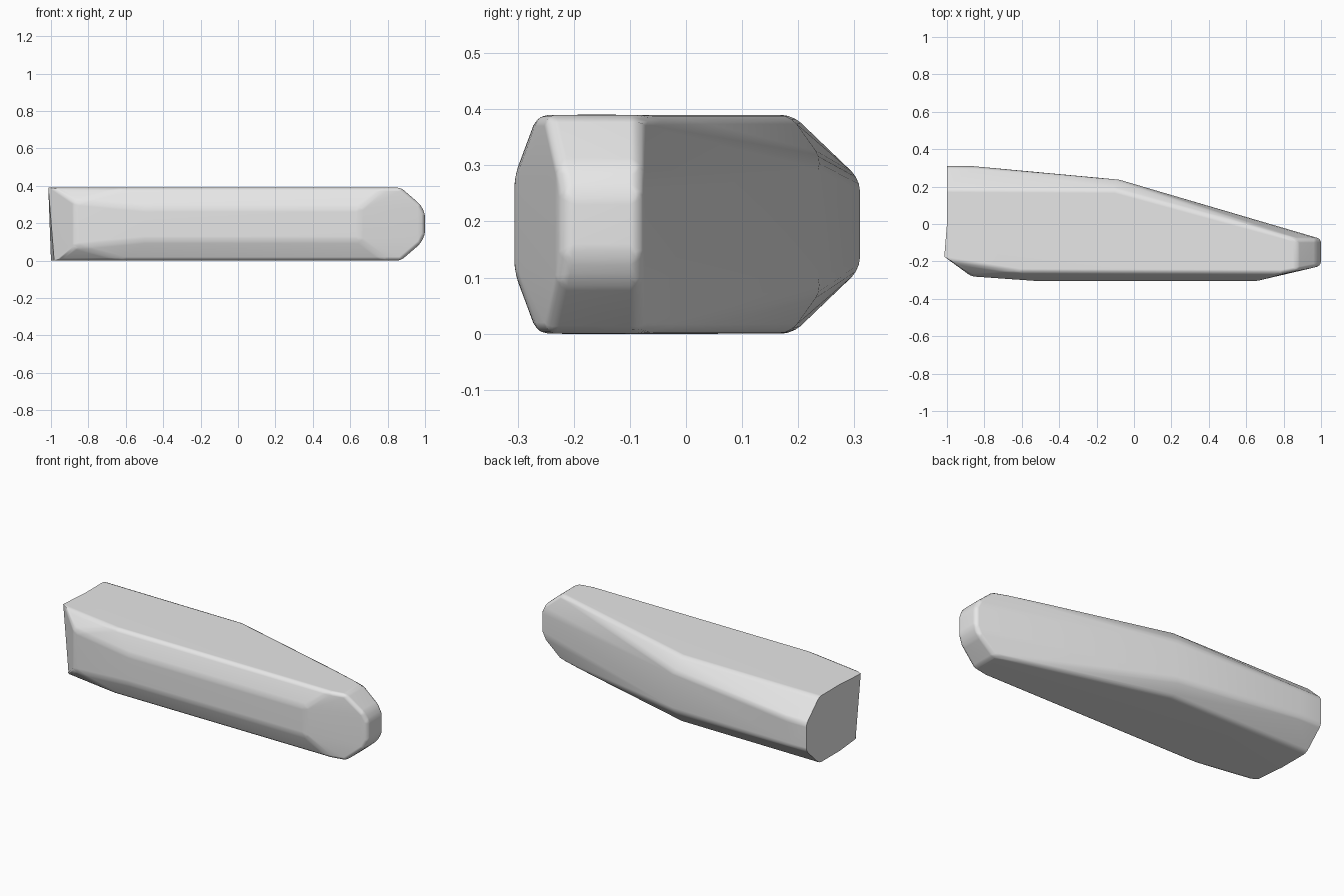
import bpy
import bmesh
import math

cube = bpy.data.objects.get("Cube")
if cube:
    bpy.data.objects.remove(cube, do_unlink=True)

HEIGHT = 0.39

# Key points of the upper half (x, y, z); the lower half mirrors them
rim = [(-1, 0.19), (-1, 0), (-0.98, -0.2), (-0.1, 0.185), (-0.6, -0.26),
       (0.87, -0.08), (0.87, -0.25), (0.79, -0.265)]
back_flat = [(-1, 0.31, 0.275), (-0.87, 0.31, 0.275), (-0.1, 0.243, 0.31)]
front_flat = [(-0.87, -0.28, 0.315), (-0.5, -0.306, 0.28), (0.65, -0.306, 0.28)]
nose = [(1, -0.08, 0.25), (1, -0.22, 0.25),
        (0.975, -0.08, 0.3), (0.975, -0.23, 0.3)]
upper = [(x, y, HEIGHT) for x, y in rim] + back_flat + front_flat + nose

# Faceted shell stretched around the key points
bm = bmesh.new()
for x, y, z in upper:
    bm.verts.new((x, y, z))
    bm.verts.new((x, y, HEIGHT - z))
hull = bmesh.ops.convex_hull(bm, input=bm.verts[:])
loose = [v for v in bm.verts if not v.link_faces]
bmesh.ops.delete(bm, geom=loose, context='VERTS')
bmesh.ops.dissolve_limit(bm, angle_limit=math.radians(2),
                         verts=bm.verts[:], edges=bm.edges[:])
bmesh.ops.recalc_face_normals(bm, faces=bm.faces[:])

# Soften the long creases and the nose, keep the blunt end crisp
soft = [e for e in bm.edges
        if e.calc_face_angle(0) > math.radians(12)
        and max(v.co.x for v in e.verts) > -0.97]
bmesh.ops.bevel(bm, geom=soft, offset=0.02, offset_type='OFFSET', segments=3,
                profile=0.5, affect='EDGES', clamp_overlap=True)

mesh = bpy.data.meshes.new("tapered_body")
bm.to_mesh(mesh)
bm.free()
body = bpy.data.objects.new("tapered_body", mesh)
bpy.context.collection.objects.link(body)

# Single plain grey
grey = bpy.data.materials.new("light_grey")
grey.use_nodes = True
colour = (0.8, 0.8, 0.8, 1)
grey.diffuse_color = colour
for node in grey.node_tree.nodes:
    if node.type == 'BSDF_PRINCIPLED':
        node.inputs["Base Color"].default_value = colour
mesh.materials.append(grey)

# Smooth shading with sharp end edges
bpy.ops.object.select_all(action='DESELECT')
body.select_set(True)
bpy.context.view_layer.objects.active = body
bpy.ops.object.shade_smooth_by_angle(angle=math.radians(32))
weighted = body.modifiers.new("even_normals", 'WEIGHTED_NORMAL')
weighted.keep_sharp = True
